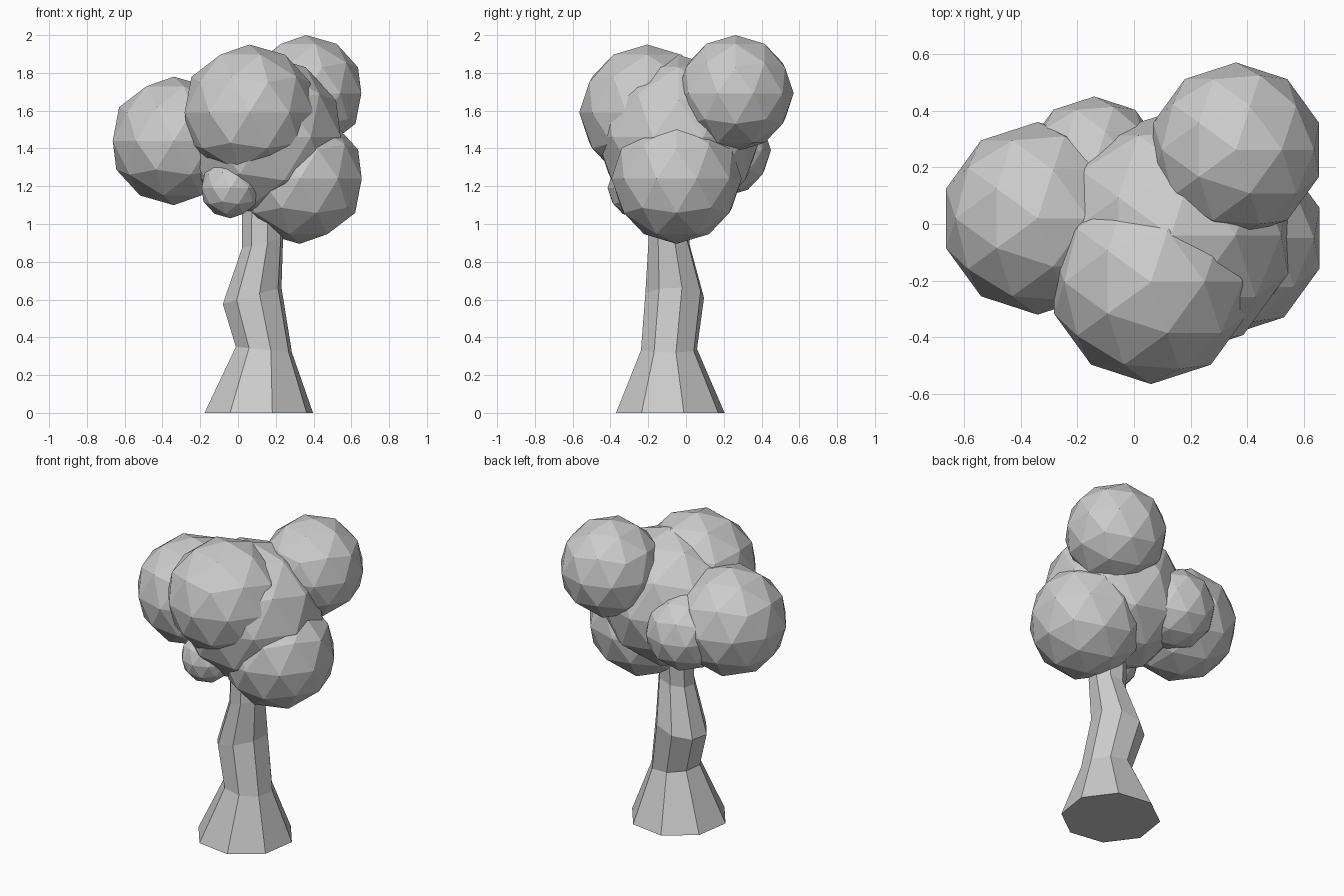
import bpy, bmesh, math

if "Cube" in bpy.data.objects:
    bpy.data.objects.remove(bpy.data.objects["Cube"])

# Trunk: eight-sided tapered loft through slightly tilted rings
# (centre x, centre y, centre z, radius, z slope along x)
RINGS = [
    (0.11, -0.083, 0.00, 0.296, 0.0),
    (0.137, -0.09, 0.335, 0.153, -0.1),
    (0.075, -0.06, 0.62, 0.16, 0.28),
    (0.13, -0.09, 0.90, 0.112, 0.25),
    (0.13, -0.08, 1.20, 0.11, 0.0),
]
SIDES = 8
PHASE = math.radians(14)

bm = bmesh.new()
loops = []
for cx, cy, cz, r, slope in RINGS:
    loop = []
    for i in range(SIDES):
        a = PHASE + 2 * math.pi * i / SIDES
        dx, dy = r * math.cos(a), r * math.sin(a)
        loop.append(bm.verts.new((cx + dx, cy + dy, cz + slope * dx)))
    loops.append(loop)
for low, high in zip(loops, loops[1:]):
    for i in range(SIDES):
        j = (i + 1) % SIDES
        bm.faces.new((low[i], low[j], high[j], high[i]))
bm.faces.new(loops[0][::-1])
bm.faces.new(loops[-1])
mesh = bpy.data.meshes.new("trunk")
bm.to_mesh(mesh)
bm.free()
bpy.context.collection.objects.link(bpy.data.objects.new("trunk", mesh))

# Foliage: overlapping low-poly icospheres
FOLIAGE = {
    "foliage_core": ((0.13, -0.04, 1.46), 0.435),
    "foliage_left": ((-0.34, 0.02, 1.44), 0.34),
    "foliage_front": ((0.06, -0.205, 1.59), 0.36),
    "foliage_back_top": ((0.36, 0.262, 1.692), 0.308),
    "foliage_right": ((0.327, -0.05, 1.24), 0.345),
    "foliage_back_small": ((-0.14, 0.205, 1.39), 0.245),
    "foliage_front_small": ((-0.04, -0.255, 1.19), 0.16),
}
for name, (centre, radius) in FOLIAGE.items():
    bpy.ops.mesh.primitive_ico_sphere_add(subdivisions=2, radius=radius, location=centre)
    bpy.context.object.name = name
